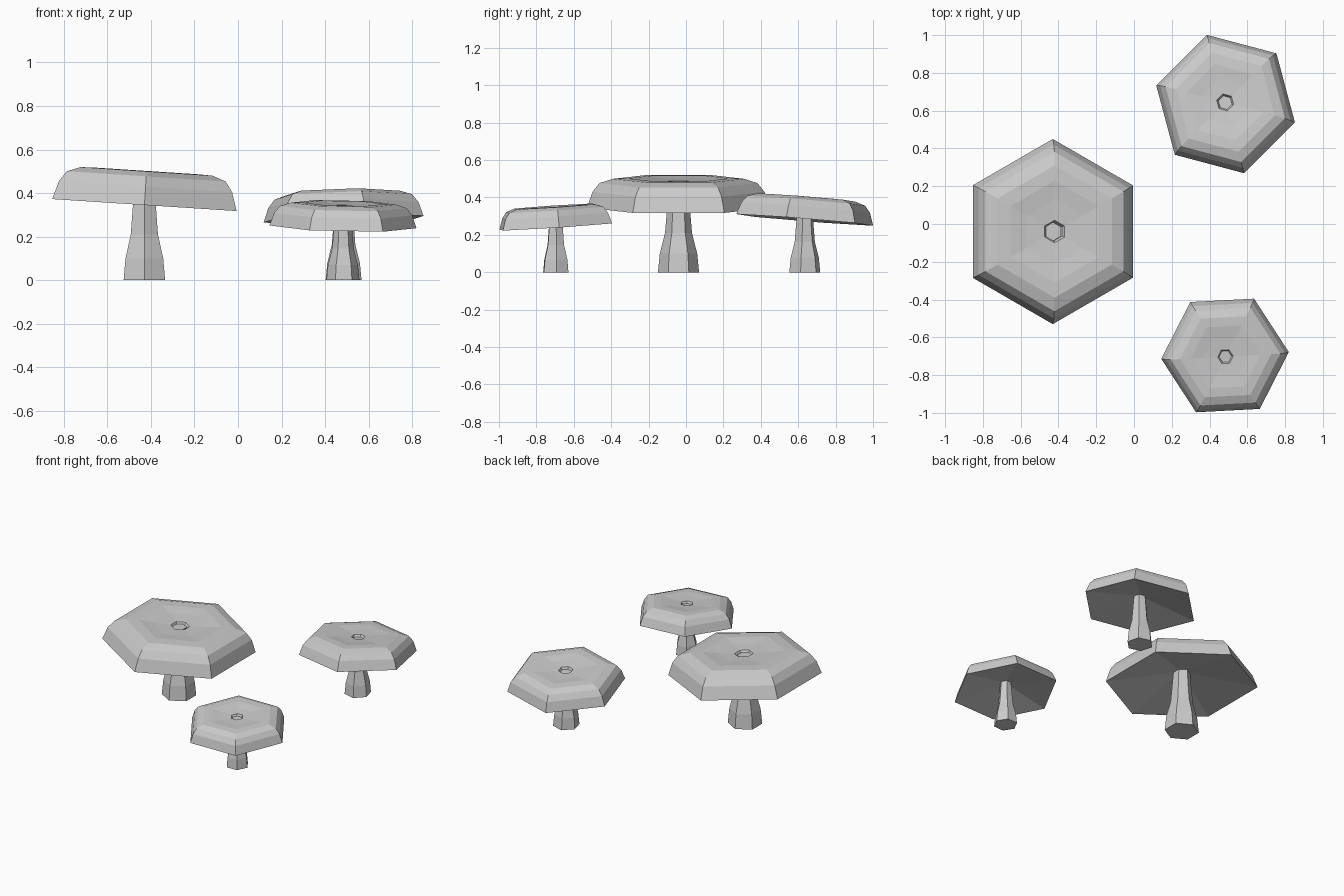
import bpy, bmesh
from math import cos, sin, tau, radians
from mathutils import Matrix, Vector

if "Cube" in bpy.data.objects:
    bpy.data.objects.remove(bpy.data.objects["Cube"])

# (radius, height) profiles of the large mushroom
STEM = [(0.11, 0), (0.10, 0.10), (0.072, 0.21), (0.062, 0.33), (0.05, 0.475)]
# cap heights are relative to the rim; runs from underside centre to top centre
CAP = [(0.045, 0.085), (0.49, 0.0), (0.46, 0.085), (0.422, 0.132),
       (0.35, 0.155), (0.27, 0.157), (0.17, 0.147), (0.06, 0.141), (0.048, 0.122)]


def lathe(name, profile, scale, angle, matrix):
    """Six-sided flat-shaded solid of revolution with closed ends."""
    bm = bmesh.new()
    rings = []
    for r, z in profile:
        rings.append([bm.verts.new((r * scale * cos(angle + tau * i / 6),
                                    r * scale * sin(angle + tau * i / 6),
                                    z * scale)) for i in range(6)])
    for a, b in zip(rings, rings[1:]):
        for i in range(6):
            j = (i + 1) % 6
            bm.faces.new((a[i], a[j], b[j], b[i]))
    bm.faces.new(rings[0][::-1])
    bm.faces.new(rings[-1])
    bmesh.ops.recalc_face_normals(bm, faces=bm.faces)
    me = bpy.data.meshes.new(name)
    bm.to_mesh(me)
    bm.free()
    ob = bpy.data.objects.new(name, me)
    ob.matrix_world = matrix
    bpy.context.collection.objects.link(ob)


def mushroom(label, x, y, rim_z, scale, degrees, slope_x, slope_y):
    angle = radians(degrees)
    # upright stem
    lathe(label + "_stem", STEM, scale, angle, Matrix.Translation((x, y, 0)))
    # tilted cap
    normal = Vector((-slope_x, -slope_y, 1))
    tilt = Vector((0, 0, 1)).rotation_difference(normal).to_matrix().to_4x4()
    lathe(label + "_cap", CAP, scale, angle,
          Matrix.Translation((x, y, rim_z)) @ tilt)


mushroom("large", -0.43, -0.04, 0.345, 1.0, 30, -0.065, 0.0)
mushroom("medium", 0.485, 0.635, 0.28, 0.776, 45, 0.02, -0.08)
mushroom("small", 0.482, -0.696, 0.245, 0.69, 3, -0.022, 0.065)
